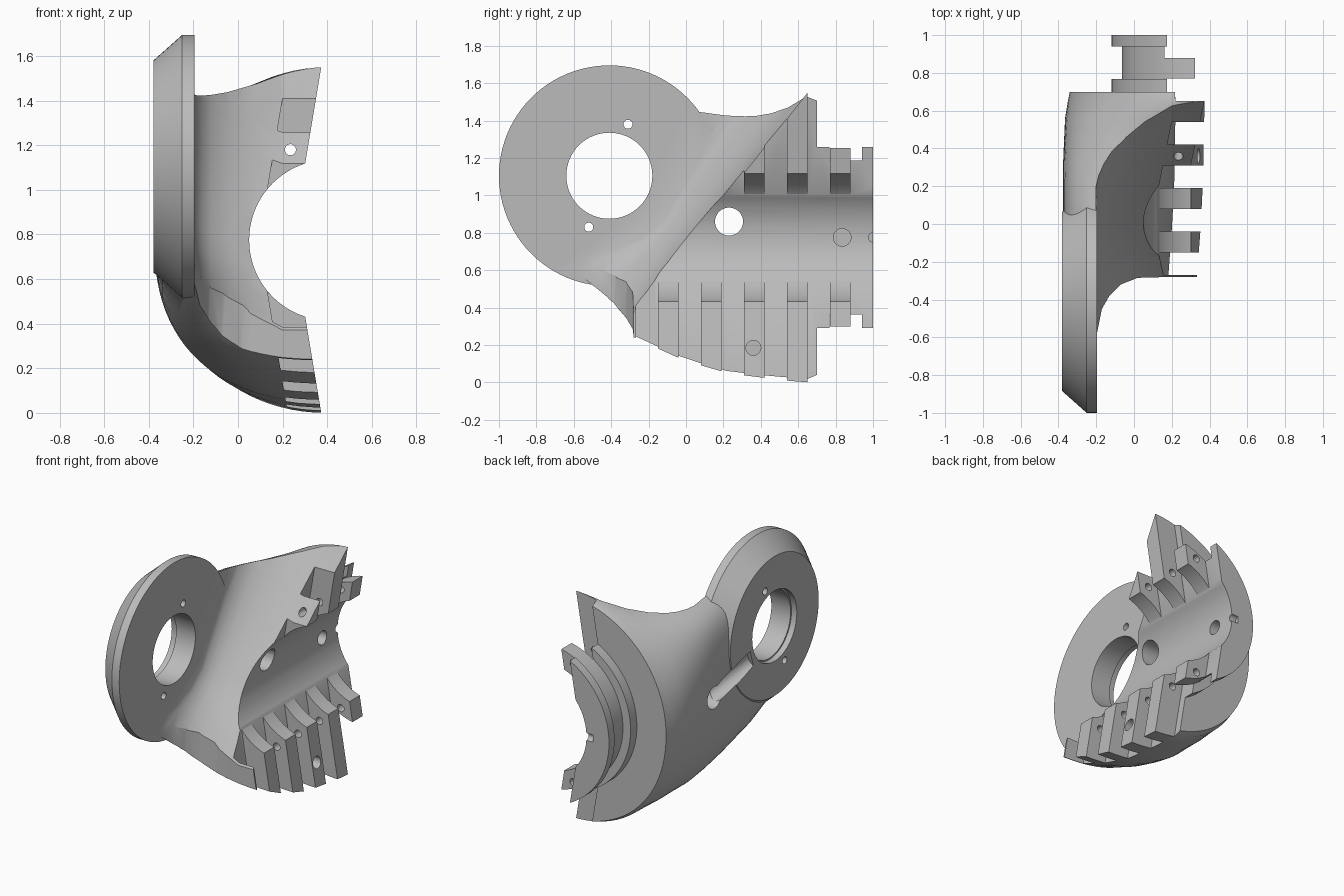
import bpy
import bmesh
from math import cos, sin, pi
from mathutils import Vector

cube = bpy.data.objects.get("Cube")
if cube:
    bpy.data.objects.remove(cube, do_unlink=True)

grey = bpy.data.materials.new("plain grey")
grey.use_nodes = True
grey.diffuse_color = (0.5, 0.5, 0.5, 1)
grey.node_tree.nodes["Principled BSDF"].inputs["Base Color"].default_value = (0.5, 0.5, 0.5, 1)

AXIS_X, AXIS_Z = 0.4, 0.775          # axis of the sleeve, running along y
DISC_Y, DISC_Z = -0.41, 1.105        # centre of the mounting disc


def loft(name, rings):
    """Closed solid skinned over equal-length rings of points."""
    bm = bmesh.new()
    loops = [[bm.verts.new(p) for p in ring] for ring in rings]
    n = len(loops[0])
    for a, b in zip(loops, loops[1:]):
        for i in range(n):
            bm.faces.new((a[i], a[(i + 1) % n], b[(i + 1) % n], b[i]))
    bm.faces.new(loops[0])
    bm.faces.new(loops[-1])
    bmesh.ops.recalc_face_normals(bm, faces=bm.faces)
    mesh = bpy.data.meshes.new(name)
    bm.to_mesh(mesh)
    bm.free()
    mesh.materials.append(grey)
    ob = bpy.data.objects.new(name, mesh)
    bpy.context.collection.objects.link(ob)
    return ob


def turned(name, start, end, stations, sides=64):
    """Round part between two points; stations are (fraction, radius)."""
    start, end = Vector(start), Vector(end)
    d = (end - start).normalized()
    u = d.orthogonal().normalized()
    v = d.cross(u)
    rings = []
    for t, r in stations:
        c = start.lerp(end, t)
        rings.append([c + u * r * cos(2 * pi * i / sides) + v * r * sin(2 * pi * i / sides)
                      for i in range(sides)])
    return loft(name, rings)


def rod(start, end, r, sides=32):
    return turned("hole_cutter", start, end, [(0, r), (1, r)], sides)


def combine(target, other, operation):
    mod = target.modifiers.new("join", 'BOOLEAN')
    mod.object, mod.operation, mod.solver = other, operation, 'EXACT'
    bpy.context.view_layer.objects.active = target
    bpy.ops.object.modifier_apply(modifier=mod.name)
    bpy.data.objects.remove(other, do_unlink=True)


# Shell body: blends from a squarish front to a round back
# (y, side radius, lower radius, upper radius, lower and upper squareness)
sections = [(-0.6, .775, .25, .72, 2.4, 6), (-.28, .775, .535, .72, 2.4, 6),
            (-.05, .775, .64, .715, 2.4, 6), (.1, .775, .69, .695, 2.4, 6),
            (.22, .775, .725, .685, 2.35, 5.5), (.33, .775, .74, .69, 2.25, 4.3),
            (.45, .77, .755, .705, 2.2, 3.2), (.56, .765, .768, .74, 2.1, 2.4),
            (.65, .75, .775, .775, 2.1, 2), (.70, .74, .755, .755, 2.1, 2)]
rings = []
for y, rx, low, up, low_square, up_square in sections:
    ring = []
    for i in range(49):
        a = -pi / 2 + pi * i / 48
        n, rz = (low_square, low) if a < 0 else (up_square, up)
        c, s = max(cos(a), 0), sin(a)
        z = abs(s) ** (2 / n) * rz * (1 if s > 0 else -1)
        ring.append((AXIS_X - rx * c ** (2 / n), y, AXIS_Z + z))
    rings.append(ring)
housing = loft("arm_housing", rings)

# Hollow slanting flank: its fillet flares wider at both ends
along, across = Vector((0, .62, .785)), Vector((0, .785, -.62))
flank = [(-.2, -.21), (-.185, -.17), (-.16, -.135), (-.12, -.1), (-.04, -.06), (.06, -.025),
         (.2, 0), (.6, 0), (.6, -2), (-.2, -2)]
flare = [(-2, 1.9), (.2, 1.9), (.32, 1.5), (.45, 1.1), (.6, .92), (.85, 1.08), (1.1, 1.22),
         (1.3, 1.35), (4, 1.35)]
combine(housing, loft("flank_cutter", [
    [Vector((x, 0, 0)) + across * (s * k - .45) + along * t for x, s in flank]
    for t, k in flare]), 'DIFFERENCE')

# Rounded lower front edge
edge = [(-.2, -.6), (-.17, -.45), (-.13, -.38), (-.07, -.32), (.02, -.285), (.2, -.28),
        (.6, -.28), (.6, -2), (-.2, -2)]
combine(housing, loft("edge_cutter", [[(x, y, z) for x, y in edge] for z in (-1, 3)]), 'DIFFERENCE')

# Mounting disc with a chamfered outer rim
combine(housing, turned("mounting_disc", (-.38, DISC_Y, DISC_Z), (-.195, DISC_Y, DISC_Z),
                        [(0, .475), (.7, .59), (1, .59)], 96), 'UNION')

# Stepped neck behind the shell, flattened above and below
neck = turned("neck", (.425, .6, AXIS_Z), (.425, 1, AXIS_Z),
              [(0, .545), (.42, .545), (.421, .488), (.85, .488), (.851, .545), (1, .545)], 96)
for side in (-1, 1):
    flat = [(x, AXIS_Z + side * z) for x, z in ((-1, .49), (2, .49), (2, 1), (-1, 1))]
    combine(neck, loft("flat_cutter", [[(x, y, z) for x, z in flat] for y in (.5, 1.1)]),
            'DIFFERENCE')
combine(housing, neck, 'UNION')

# Bore of the sleeve
combine(housing, rod((.41, -1.2, AXIS_Z), (.41, 1.2, AXIS_Z), .36, 80), 'DIFFERENCE')


def open_side(depth, y0, y1):
    """Remove everything beyond a shallow V on the open side."""
    outline = [(.244 - depth, 0), (.394 - depth, .9), (1.4, .9), (1.4, -.9), (.394 - depth, -.9)]
    cutter = loft("gap_cutter", [[(x, y, AXIS_Z + z) for x, z in outline] for y in (y0, y1)])
    combine(housing, cutter, 'DIFFERENCE')


# Tooth tips, then the gaps between the teeth
open_side(0, -1.5, 1.5)
for y0 in (-.27, -.04, .19, .42, .65, .88):
    open_side(.15, y0, y0 + .12)
open_side(.15, .99, 1.1)

# Disc opening with a shallow lip, and its two screw holes
combine(housing, rod((-.6, DISC_Y, DISC_Z), (0, DISC_Y, DISC_Z), .23, 64), 'DIFFERENCE')
combine(housing, rod((-.6, DISC_Y, DISC_Z), (-.34, DISC_Y, DISC_Z), .24, 64), 'DIFFERENCE')
for y, z in ((-.31, 1.38), (-.52, .83)):
    combine(housing, rod((-.6, y, z), (0, y, z), .024, 20), 'DIFFERENCE')

# Cable hole and its slanting channel along the outer face
combine(housing, rod((-.7, .23, .86), (.3, .23, .86), .075), 'DIFFERENCE')
combine(housing, rod((-.33, .25, .855), (-.41, -.16, .975), .065), 'DIFFERENCE')

# Neck sockets, tooth cross hole, and long pin holes through the teeth
combine(housing, rod((-.02, .835, .775), (.3, .835, .775), .047), 'DIFFERENCE')
combine(housing, rod((0, 1, .775), (.3, 1, .775), .025, 20), 'DIFFERENCE')
combine(housing, rod((.1, .36, .185), (.6, .36, .185), .04), 'DIFFERENCE')
combine(housing, rod((.235, .1, 1.18), (.235, 1.2, 1.18), .025, 20), 'DIFFERENCE')
combine(housing, rod((.235, -.1, .37), (.235, 1.2, .37), .025, 20), 'DIFFERENCE')

bpy.ops.object.select_all(action='DESELECT')
housing.select_set(True)
bpy.context.view_layer.objects.active = housing
bpy.ops.object.shade_smooth_by_angle(angle=pi / 6)
